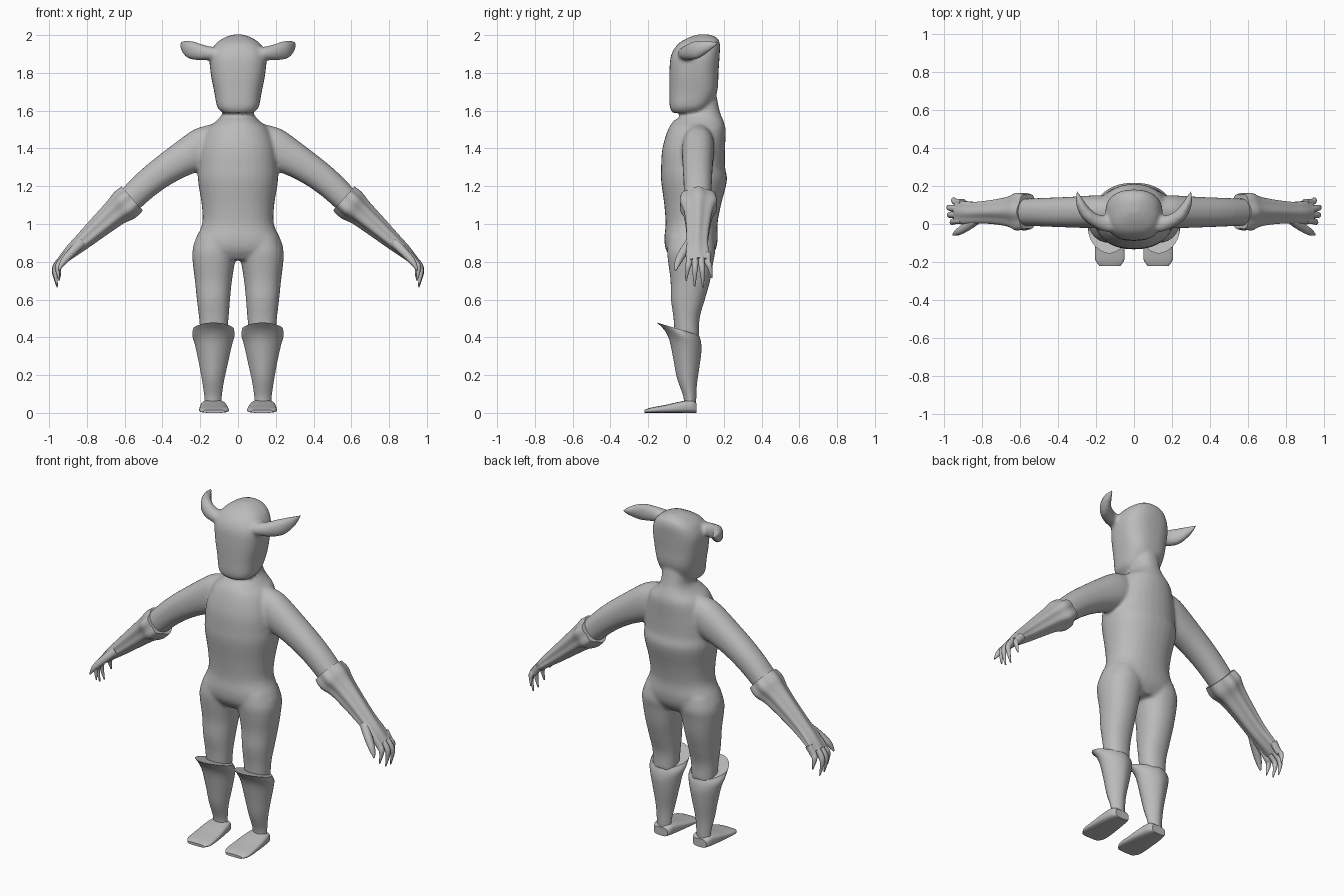
import bpy, bmesh, math
from mathutils import Vector

if "Cube" in bpy.data.objects:
    bpy.data.objects.remove(bpy.data.objects["Cube"], do_unlink=True)

# One plain material
grey = bpy.data.materials.new("mid_grey")
grey.use_nodes = True
COLOUR = (0.5, 0.5, 0.5, 1)
grey.diffuse_color = COLOUR
grey.node_tree.nodes["Principled BSDF"].inputs["Base Color"].default_value = COLOUR
X, Y, Z = Vector((1, 0, 0)), Vector((0, 1, 0)), Vector((0, 0, 1))


def smooth_rows(rows, steps):
    """Catmull-Rom interpolation of section rows."""
    out = []
    for i in range(len(rows) - 1):
        p0, p1 = rows[max(i - 1, 0)], rows[i]
        p2, p3 = rows[i + 1], rows[min(i + 2, len(rows) - 1)]
        for k in range(steps):
            t = k / steps
            out.append([b + 0.5 * t * (c - a + t * (2 * a - 5 * b + 4 * c - d + t * (3 * (b - c) + d - a)))
                        for a, b, c, d in zip(p0, p1, p2, p3)])
    return out + [list(rows[-1])]


def loft(bm, rows, ref, axis=None, side=1, power=2.2, lobe=0, shear=0, sides=32, steps=4):
    """Skin superellipse sections (x, y, z, radius_u, radius_v) along a path."""
    rows = smooth_rows(rows, steps)
    rings = []
    for i, (x, y, z, ru, rv) in enumerate(rows):
        a, b = rows[max(i - 1, 0)], rows[min(i + 1, len(rows) - 1)]
        t = axis or (Vector(b[:3]) - Vector(a[:3])).normalized()
        u = t.cross(ref).normalized()
        v = u.cross(t)
        ring = []
        for k in range(sides):
            ang = math.tau * k / sides
            c, s = math.cos(ang), math.sin(ang)
            f = 1 + lobe * (math.cos(6 * ang) - 1)
            pu = math.copysign(abs(c) ** (2 / power), c) * f * ru
            pv = math.copysign(abs(s) ** (2 / power), s) * f * rv
            p = Vector((x, y, z)) + u * pu + v * pv
            p.z -= shear * (p.y - y)
            ring.append(bm.verts.new((p.x * side, p.y, max(p.z, 0))))
        rings.append(ring)
    for r, q in zip(rings, rings[1:]):
        for k in range(sides):
            j = (k + 1) % sides
            bm.faces.new((r[k], r[j], q[j], q[k]))
    bm.faces.new(rings[0])
    bm.faces.new(rings[-1])


def stack(levels):
    """Turn (z, centre_x, half_width, y_front, y_back) into loft rows."""
    return [(cx, (f + b) / 2, z, w, (b - f) / 2) for z, cx, w, f, b in levels]


def finish(bm, name):
    bmesh.ops.recalc_face_normals(bm, faces=bm.faces)
    mesh = bpy.data.meshes.new(name)
    bm.to_mesh(mesh)
    bm.free()
    mesh.materials.append(grey)
    ob = bpy.data.objects.new(name, mesh)
    bpy.context.collection.objects.link(ob)
    bpy.ops.object.select_all(action="DESELECT")
    ob.select_set(True)
    bpy.context.view_layer.objects.active = ob
    bpy.ops.object.shade_smooth_by_angle(angle=math.radians(42))
    return ob


torso = stack([
    (1.72, 0, .07, .03, .155), (1.60, 0, .078, .01, .178), (1.55, 0, .11, -.06, .197),
    (1.5, 0, .165, -.095, .21), (1.4, 0, .2, -.125, .207), (1.3, 0, .21, -.132, .207),
    (1.23, 0, .212, -.132, .217), (1.1, 0, .192, -.115, .185), (1.0, 0, .19, -.108, .167),
    (.92, 0, .225, -.115, .168), (.86, 0, .24, -.105, .155), (.81, 0, .2, -.07, .12)])
head = stack([
    (1.588, 0, .08, -.07, .07), (1.62, 0, .11, -.086, .12), (1.7, 0, .126, -.088, .165),
    (1.8, 0, .145, -.088, .172), (1.89, 0, .15, -.08, .178), (1.95, 0, .122, -.045, .18),
    (1.985, 0, .075, .01, .165), (2.003, 0, .025, .06, .125)])
thigh = stack([
    (.93, .115, .1, -.09, .145), (.86, .122, .118, -.1, .155), (.8, .128, .112, -.095, .145),
    (.7, .13, .098, -.082, .128), (.6, .13, .088, -.08, .1), (.5, .128, .078, -.066, .072),
    (.4, .128, .07, -.06, .07)])
greave = stack([
    (.445, .13, .108, -.155, .068), (.41, .13, .112, -.115, .078), (.36, .13, .098, -.088, .082),
    (.27, .13, .078, -.068, .072), (.17, .132, .058, -.048, .058), (.08, .132, .045, -.015, .054),
    (.03, .132, .045, -.01, .052)])
foot = [(.13, .056, .025, .045, .025), (.13, .03, .034, .06, .034), (.13, -.03, .03, .07, .03),
        (.128, -.11, .021, .076, .021), (.127, -.185, .014, .077, .014), (.127, -.22, .008, .055, .008)]
upper_arm = [(.1, .07, 1.475, .07, .06), (.18, .065, 1.41, .105, .085), (.35, .062, 1.31, .085, .08),
             (.48, .062, 1.215, .075, .075), (.6, .062, 1.1, .068, .07)]
gauntlet = [(.56, .065, 1.135, .085, .1), (.6, .065, 1.1, .088, .108), (.65, .065, 1.06, .073, .085),
            (.73, .063, .99, .06, .07), (.82, .06, .91, .046, .062), (.88, .06, .858, .036, .065),
            (.935, .065, .805, .024, .066)]
horn = [(.1, 0, 1.9, .04, .035), (.14, .0, 1.903, .042, .035), (.2, .018, 1.91, .035, .043),
        (.25, .055, 1.922, .032, .048), (.284, .115, 1.942, .022, .03), (.3, .178, 1.962, .003, .004)]
thumb = [(.83, .02, .9, .025, .025), (.88, -.015, .85, .022, .023), (.925, -.042, .8, .017, .018),
         (.95, -.056, .755, .004, .005)]

# Smoothly blended body: torso, head, thighs, upper arms and horns
bm = bmesh.new()
loft(bm, torso, Y, axis=Z)
loft(bm, head, Y, axis=Z, power=2.6)
for side in (1, -1):
    loft(bm, thigh, Y, axis=Z, side=side)
    loft(bm, upper_arm, Y, side=side)
    loft(bm, horn, Z, side=side, sides=20)
body = finish(bm, "body")
remesh = body.modifiers.new("blend", "REMESH")
remesh.mode = "VOXEL"
remesh.voxel_size = 0.01
remesh.use_smooth_shade = True
soften = body.modifiers.new("soften", "SMOOTH")
soften.factor = 0.5
soften.iterations = 6

# Paired limbs
for side, label in ((1, "left"), (-1, "right")):
    bm = bmesh.new()
    loft(bm, greave, Y, axis=Z, side=side, power=1.75, shear=.3)
    finish(bm, label + "_greave")

    bm = bmesh.new()
    loft(bm, foot, Z, axis=Y, side=side, power=3.2)
    finish(bm, label + "_foot")

    bm = bmesh.new()
    loft(bm, gauntlet, Y, side=side, power=2, lobe=.06, sides=48)
    finish(bm, label + "_gauntlet")

    # Four curled fingers spread across the hand, plus the thumb
    bm = bmesh.new()
    for i in range(4):
        y = .016 + i * .033
        reach = (.035, .005, 0, .05)[i]
        tip = y + (i - 1.3) * .012
        loft(bm, [(.9, y, .84, .022, .018), (.948 - reach * .3, y, .795, .02, .017),
                  (.972 - reach * .5, (y + tip) / 2, .75 + reach * .5, .014, .014),
                  (.957 - reach * .3, tip, .665 + reach, .003, .004)],
             Y, side=side, sides=14)
    loft(bm, thumb, Y, side=side, sides=14)
    finish(bm, label + "_fingers")
